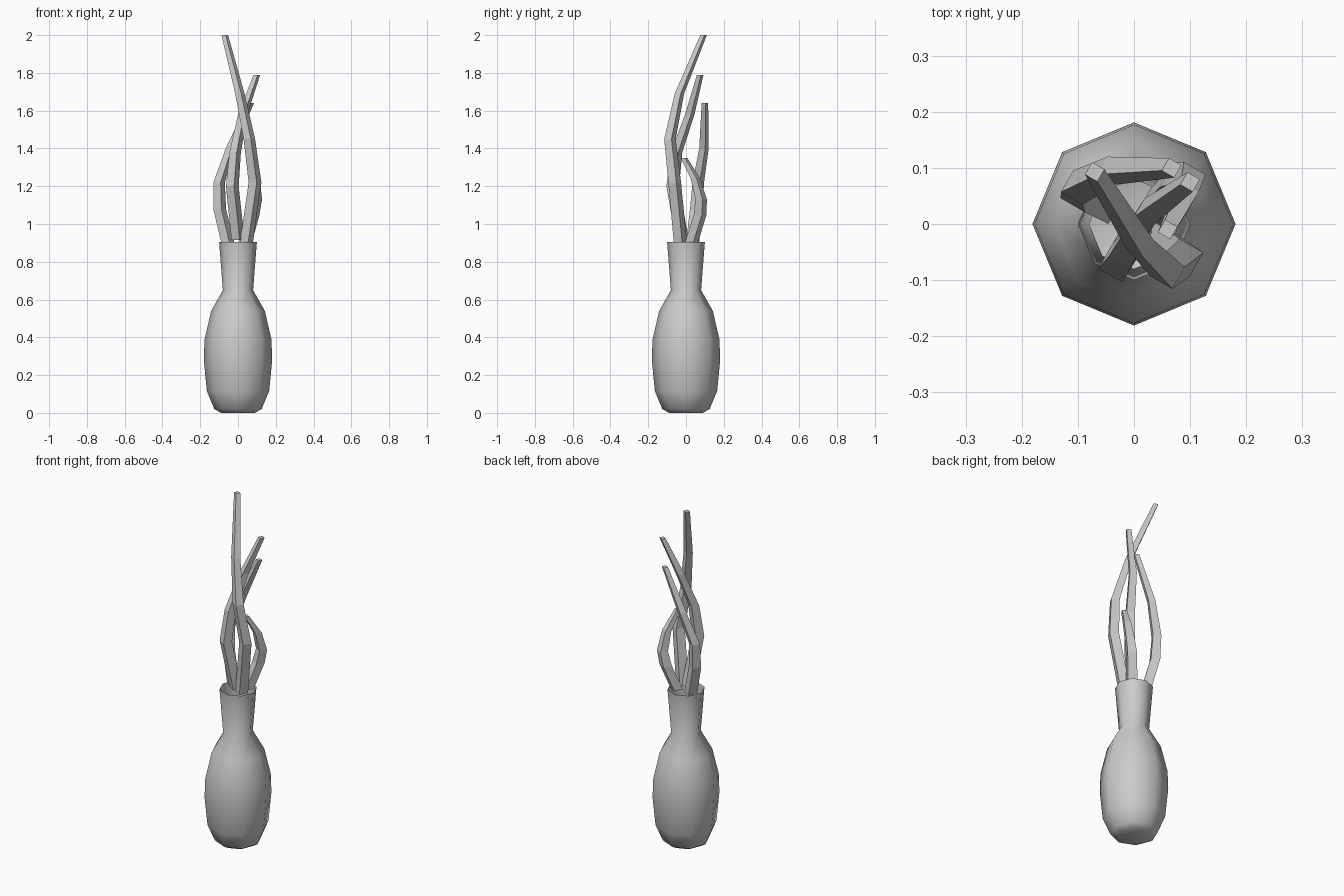
import bpy, bmesh, math
from mathutils import Vector

cube = bpy.data.objects.get("Cube")
if cube:
    bpy.data.objects.remove(cube)

GREY = (0.6, 0.6, 0.6, 1)
grey = bpy.data.materials.new("plain grey")
grey.use_nodes = True
grey.diffuse_color = GREY
grey.node_tree.nodes["Principled BSDF"].inputs["Base Color"].default_value = GREY


def loft(name, rings, cap_end, smooth):
    """Skin a list of equal-length point rings, closing the first one."""
    bm = bmesh.new()
    loops = [[bm.verts.new(p) for p in ring] for ring in rings]
    n = len(loops[0])
    for low, high in zip(loops, loops[1:]):
        for i in range(n):
            j = (i + 1) % n
            bm.faces.new((low[i], low[j], high[j], high[i]))
    bm.faces.new(loops[0][::-1])
    if cap_end:
        bm.faces.new(loops[-1])
    for face in bm.faces:
        face.smooth = smooth
    mesh = bpy.data.meshes.new(name)
    bm.to_mesh(mesh)
    bm.free()
    mesh.materials.append(grey)
    obj = bpy.data.objects.new(name, mesh)
    bpy.context.collection.objects.link(obj)
    return obj


def ring(centre, radius, sides, turn=0.0):
    return [Vector(centre) + Vector((radius * math.cos(a), radius * math.sin(a), 0))
            for a in (turn + math.tau * i / sides for i in range(sides))]


# Eight-sided open vase: (radius, height)
profile = [(0.09, 0), (0.125, 0.02), (0.165, 0.115), (0.181, 0.28),
           (0.177, 0.39), (0.142, 0.54), (0.08, 0.65), (0.1, 0.905)]
loft("vase", [ring((0, 0, z), r, 8) for r, z in profile], False, True)

# Square tapering stems: centre points from base to tip
stems = {
    "tall_stem": [(0.045, -0.03, 0.905), (0.09, -0.06, 1.22), (0.06, -0.085, 1.45),
                  (0.01, -0.035, 1.69), (-0.07, 0.093, 2.0)],
    "middle_stem": [(0, -0.02, 0.915), (-0.03, -0.07, 1.2), (-0.015, -0.05, 1.38),
                    (0.025, 0.02, 1.58), (0.1, 0.075, 1.79)],
    "left_stem": [(-0.055, 0.035, 0.905), (-0.097, 0.055, 1.08), (-0.1, 0.065, 1.22),
                  (-0.04, 0.095, 1.4), (0.067, 0.1, 1.64)],
    "short_stem": [(0.04, 0.03, 0.905), (0.08, 0.075, 1.05), (0.097, 0.08, 1.13),
                   (0.09, 0.05, 1.24), (0.06, -0.01, 1.35)],
}
for name, path in stems.items():
    rings = []
    for i, point in enumerate(path):
        t = i / (len(path) - 1)
        rings.append(ring(point, 0.036 - 0.018 * t * t, 4, math.radians(15)))
    loft(name, rings, True, False)
